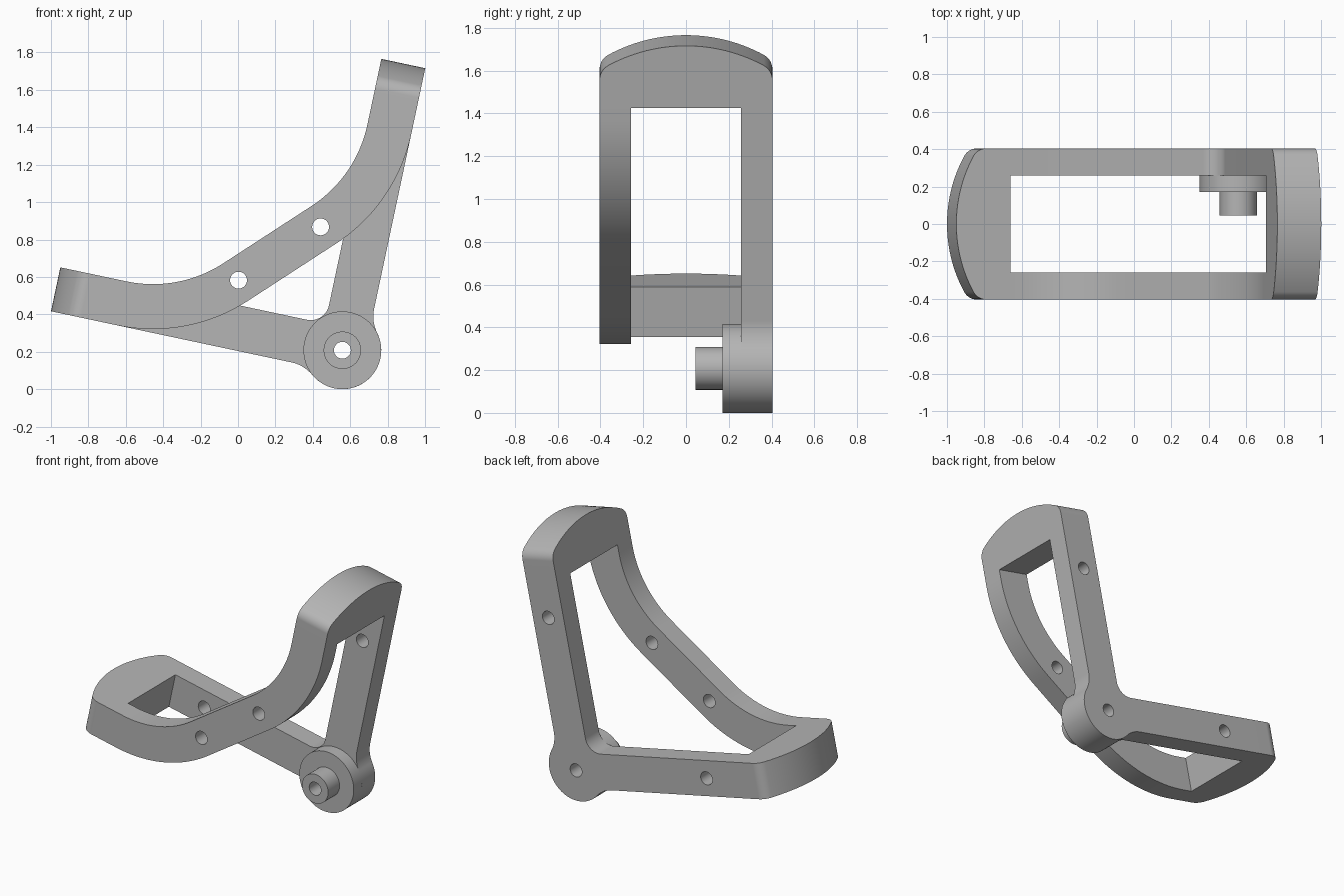
import bpy, bmesh
from math import sin, cos, tan, atan2, sqrt, pi, radians
from mathutils import Vector

cube = bpy.data.objects.get("Cube")
if cube:
    bpy.data.objects.remove(cube, do_unlink=True)

# Main sizes: the two arms run along perpendicular axes u and v from the hub
TILT = radians(12)
HUB_X, HUB_Z, HUB_R = 0.558, 0.208, 0.208
HALF = 0.12                   # half width of every bar
CAP, END = 1.27, 1.567        # where the end caps start and stop
OUT, INN = 0.404, 0.258       # outer and inner side of the plates
HOLE = 0.045

grey = bpy.data.materials.new("satin_grey")
grey.use_nodes = True
colour = (0.46, 0.46, 0.46, 1)
grey.diffuse_color = colour
grey.node_tree.nodes["Principled BSDF"].inputs["Base Color"].default_value = colour


def place(u, v, y):
    """Hub-based arm coordinates to model space."""
    return Vector((HUB_X - u * cos(TILT) + v * sin(TILT), y,
                   HUB_Z + u * sin(TILT) + v * cos(TILT)))


def arc(cx, cy, r, a, b, n=20):
    return [(cx + r * cos(a + (b - a) * i / n), cy + r * sin(a + (b - a) * i / n))
            for i in range(n + 1)]


def circle(cx, cy, r, n=48):
    return arc(cx, cy, r, 0, 2 * pi, n)[:-1]


def fillet(before, corner, after, r):
    """Arc that rounds one corner of a path."""
    c = Vector(corner)
    d1 = (Vector(before) - c).normalized()
    d2 = (Vector(after) - c).normalized()
    half = d1.angle(d2) / 2
    centre = c + (d1 + d2).normalized() * (r / sin(half))
    p = c + d1 * (r / tan(half)) - centre
    q = c + d2 * (r / tan(half)) - centre
    a = atan2(p.y, p.x)
    turn = (atan2(q.y, q.x) - a + pi) % (2 * pi) - pi
    return arc(centre.x, centre.y, r, a, a + turn)


def prism(bm, outline, holes, to3d, low, high, skip=lambda p, q: False):
    """Extrude an outline with holes; skip leaves chosen sides open for welding."""
    rims = {low: [], high: []}
    for loop in [outline] + holes:
        rings = {}
        for t in (low, high):
            vs = [bm.verts.new(to3d(a, b, t)) for a, b in loop]
            rings[t] = vs
            rims[t] += [bm.edges.new((vs[i - 1], vs[i])) for i in range(len(vs))]
        lo, hi = rings[low], rings[high]
        for i in range(len(loop)):
            if not skip(loop[i - 1], loop[i]):
                bm.faces.new((lo[i - 1], lo[i], hi[i], hi[i - 1]))
    for t in (low, high):
        bmesh.ops.triangle_fill(bm, use_beauty=True, edges=rims[t])


def finish(bm, name):
    bmesh.ops.remove_doubles(bm, verts=bm.verts[:], dist=1e-5)
    bmesh.ops.recalc_face_normals(bm, faces=bm.faces[:])
    mesh = bpy.data.meshes.new(name)
    bm.to_mesh(mesh)
    bm.free()
    mesh.materials.append(grey)
    ob = bpy.data.objects.new(name, mesh)
    bpy.context.scene.collection.objects.link(ob)
    bpy.ops.object.select_all(action="DESELECT")
    ob.select_set(True)
    bpy.context.view_layer.objects.active = ob
    bpy.ops.object.shade_smooth_by_angle(angle=radians(30))


def swap(points):
    return [(b, a) for a, b in reversed(points)]


def at_cap(p, q):
    return min(max(p), max(q)) > CAP - 1e-4


frame = bmesh.new()

# Front plate: bar with two bends and a diagonal middle
MID, BEND = 0.872, 0.81


def bent_edge(side):
    off = side * HALF
    total = MID + off * sqrt(2)
    corner = (total - off, off)
    half = [(CAP, off)] + fillet((CAP, off), corner, corner[::-1], BEND - off)
    return half + swap(half)


front = bent_edge(1) + bent_edge(-1)[::-1]
front_holes = [circle(0.621, 0.251, HOLE), circle(0.251, 0.621, HOLE)]
prism(frame, front, front_holes, place, -OUT, -INN, at_cap)

# Back plate: two straight arms meeting at the round hub
BLEND = 0.2
reach = sqrt((HUB_R + BLEND) ** 2 - (HALF + BLEND) ** 2)
swing = atan2(reach, HALF + BLEND)
outer = [(-HALF, CAP)] + arc(-HALF - BLEND, reach, BLEND, 0, -swing)
outer += arc(0, 0, HUB_R, pi - swing, 1.25 * pi)[1:]
inner = [(CAP, HALF)] + fillet((CAP, HALF), (HALF, HALF), (HALF, CAP), 0.1) + [(HALF, CAP)]
back = inner + outer + swap(outer)[1:]
back_holes = [circle(0, 0, HOLE), circle(1.02, 0, HOLE), circle(0, 1.02, HOLE)]
prism(frame, back, back_holes, place, INN, OUT, at_cap)

# End caps: bowed ends with rounded corners, joining both plates
BOW, CORNER = 0.75, 0.08
cy = OUT - CORNER
cx = END - BOW + sqrt((BOW - CORNER) ** 2 - cy ** 2)
phi = atan2(cy, cx - (END - BOW))
half_cap = [(CAP, INN), (CAP, OUT)] + arc(cx, cy, CORNER, pi / 2, phi)
half_cap += arc(END - BOW, 0, BOW, phi, 0)[1:]
cap = half_cap + [(s, -y) for s, y in reversed(half_cap[:-1])]


def at_plate(p, q):
    return max(p[0], q[0]) < CAP + 1e-4 and max(abs(p[1]), abs(q[1])) > INN + 0.01


prism(frame, cap, [], lambda s, y, t: place(s, t, y), -HALF, HALF, at_plate)
prism(frame, cap, [], lambda s, y, t: place(t, s, y), -HALF, HALF, at_plate)
finish(frame, "bracket_frame")

# Hub disc and its smaller boss, both bored through
for name, radius, y0, y1 in (("hub_disc", HUB_R, 0.17, INN), ("hub_boss", 0.1, 0.045, 0.17)):
    bm = bmesh.new()
    prism(bm, circle(0, 0, radius, 64), [circle(0, 0, HOLE)], place, y0, y1)
    finish(bm, name)
